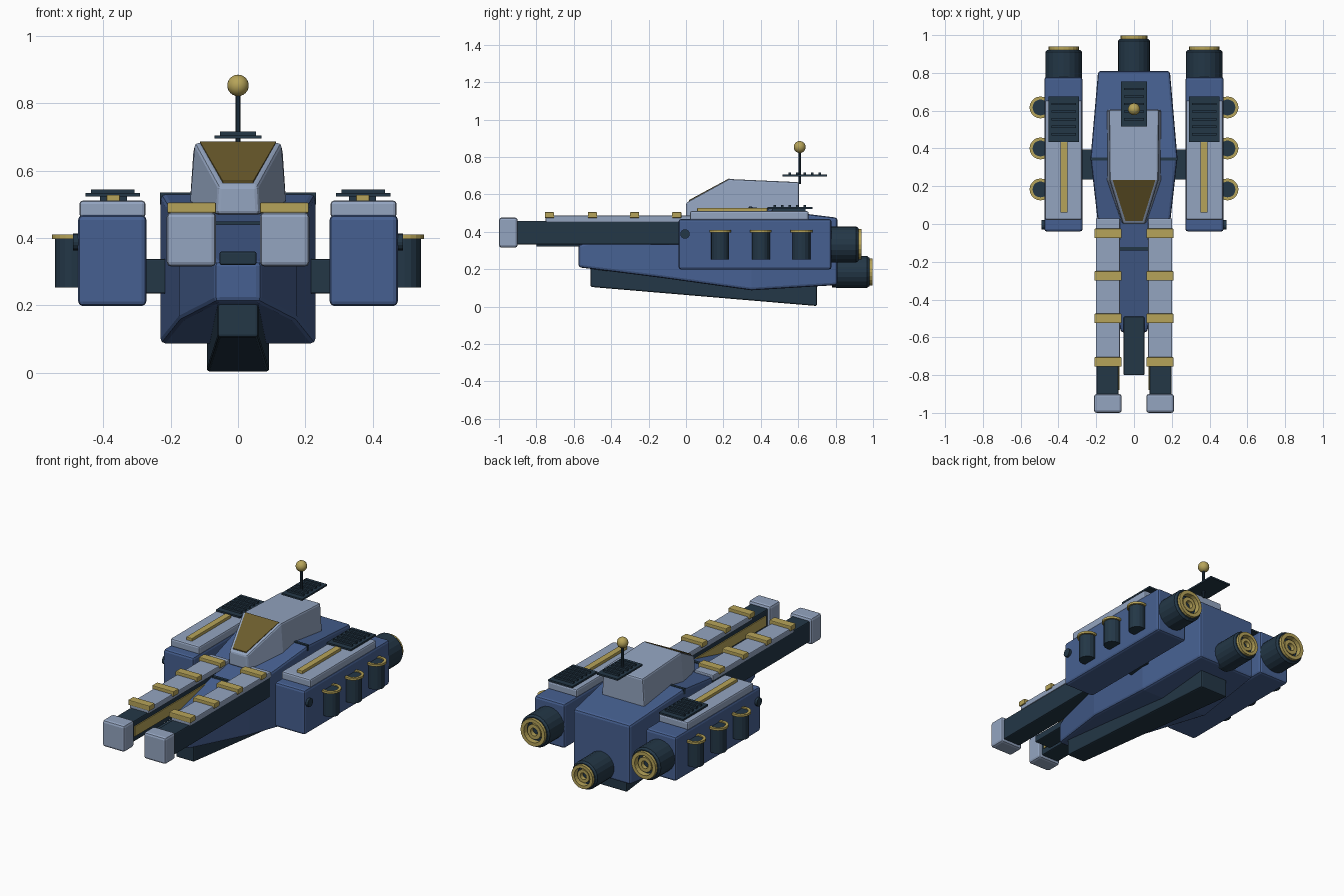
import bpy, bmesh, math
from mathutils import Matrix

if "Cube" in bpy.data.objects:
    bpy.data.objects.remove(bpy.data.objects["Cube"])


def material(name, rgb):
    m = bpy.data.materials.new(name)
    m.diffuse_color = (*rgb, 1)
    m.use_nodes = True
    m.node_tree.nodes["Principled BSDF"].inputs["Base Color"].default_value = m.diffuse_color
    return m


BLUE = material("hull_blue", (0.062, 0.118, 0.285))
GREY = material("pale_grey_blue", (0.295, 0.375, 0.53))
DARK = material("dark_slate", (0.017, 0.038, 0.062))
GOLD = material("gold", (0.47, 0.37, 0.10))
GLASS = material("amber_glass", (0.15, 0.108, 0.026))


def finish(bm, name, mat, bevel=0.0, smooth=False):
    bmesh.ops.recalc_face_normals(bm, faces=bm.faces)
    me = bpy.data.meshes.new(name)
    bm.to_mesh(me)
    bm.free()
    ob = bpy.data.objects.new(name, me)
    bpy.context.collection.objects.link(ob)
    me.materials.append(mat)
    if smooth:
        for p in me.polygons:
            p.use_smooth = True
    if bevel:
        b = ob.modifiers.new("bevel", 'BEVEL')
        b.width, b.segments, b.limit_method = bevel, 2, 'ANGLE'
        b.angle_limit = math.radians(35)
    return ob


def loft(name, mat, sections, bevel=0.0):
    """Skin of four-sided sections (y, bottom half width, top half width, z low, z high)."""
    bm = bmesh.new()
    rings = [[bm.verts.new(c) for c in ((-b, y, z0), (b, y, z0), (t, y, z1), (-t, y, z1))]
             for y, b, t, z0, z1 in sections]
    for r, s in zip(rings, rings[1:]):
        for i in range(4):
            j = (i + 1) % 4
            bm.faces.new((r[i], r[j], s[j], s[i]))
    bm.faces.new(rings[0])
    bm.faces.new(rings[-1])
    return finish(bm, name, mat, bevel)


def box(name, mat, x, y, z, bevel=0.0):
    bm = bmesh.new()
    bmesh.ops.create_cube(bm, size=1)
    for v in bm.verts:
        v.co = [(r[0] + r[1]) / 2 + c * (r[1] - r[0]) for c, r in zip(v.co, (x, y, z))]
    return finish(bm, name, mat, bevel)


def lathe(name, mat, profile, loc, axis='Z', n=20, closed=False):
    """Turn (radius, height) points about an axis; closed makes a ring."""
    bm = bmesh.new()
    rings = [[bm.verts.new((r * math.cos(2 * math.pi * i / n), r * math.sin(2 * math.pi * i / n), h))
              for i in range(n)] for r, h in profile]
    pairs = list(zip(rings, rings[1:]))
    if closed:
        pairs.append((rings[-1], rings[0]))
    else:
        bm.faces.new(rings[0])
        bm.faces.new(rings[-1])
    for a, b in pairs:
        for i in range(n):
            j = (i + 1) % n
            bm.faces.new((a[i], a[j], b[j], b[i]))
    rot = {'Z': Matrix(), 'Y': Matrix.Rotation(-math.pi / 2, 4, 'X'),
           'X': Matrix.Rotation(math.pi / 2, 4, 'Y')}[axis]
    bmesh.ops.transform(bm, matrix=Matrix.Translation(loc) @ rot, verts=bm.verts)
    return finish(bm, name, mat)


def ring(name, r0, r1, h0, h1, loc, axis):
    lathe(name, GOLD, [(r0, h0), (r1, h0), (r1, h1), (r0, h1)], loc, axis, closed=True)


def engine(name, x, z, r, y0, y1):
    d = y1 - y0
    lathe(name + "_nozzle", DARK, [(r * .97, -0.03), (r, 0), (r, d - .012), (r * .9, d), (r * .68, d),
                                   (r * .6, d - .02)], (x, y0, z), 'Y')
    ring(name + "_rim", r * .62, r * .84, d - .015, d + .017, (x, y0, z), 'Y')
    ring(name + "_core", r * .24, r * .46, d - .03, d + .005, (x, y0, z), 'Y')


def vent(name, x, w, y0, z):
    box(name + "_plate", DARK, (x - w, x + w), (y0, y0 + .24), (z, z + .01))
    for i in range(5):
        y = y0 + .04 + i * .04
        box(name + "_slat", DARK, (x - w + .017, x + w - .017), (y - .006, y + .006), (z + .008, z + .021))


# Central hull, keel and nose beam
loft("hull", BLUE, [(-.575, .068, .068, .21, .33), (-.14, .175, .175, .155, .44),
                    (.35, .23, .23, .087, .532), (.81, .19, .19, .115, .475)], .014)
loft("keel", DARK, [(-.51, .06, .06, .105, .23), (.70, .093, .093, .003, .15)], .008)
box("nose_beam", DARK, (-.055, .055), (-.8, -.49), (.32, .36), .006)
box("hull_seam_front", DARK, (-.075, .075), (-.14, -.122), (.43, .449))
box("hull_seam_rear", DARK, (-.231, .231), (.337, .353), (.5, .535))
engine("main_engine", 0, .185, .085, .81, .98)

# Canopy with sloped windscreen
loft("canopy", GREY, [(0, .062, .058, .47, .555), (.23, .145, .128, .47, .682),
                      (.605, .145, .132, .47, .665)], .01)
loft("windscreen", GLASS, [(.015, .045, .045, .556, .569), (.232, .113, .113, .674, .686)])

# Antenna and roof vent
vent("roof_vent", 0, .07, .515, .695)
lathe("antenna_mast", DARK, [(.008, 0), (.008, .18)], (0, .608, .655), n=10)
bm = bmesh.new()
bmesh.ops.create_uvsphere(bm, u_segments=20, v_segments=12, radius=.032,
                          matrix=Matrix.Translation((0, .608, .853)))
finish(bm, "antenna_ball", GOLD, smooth=True)

for s, side in ((-1, "left"), (1, "right")):
    def sx(a, b):
        return tuple(sorted((s * a, s * b)))

    # Twin forward cannons
    box(side + "_barrel", DARK, sx(.082, .198), (-.91, .03), (.332, .458), .006)
    box(side + "_barrel_cover", GREY, sx(.075, .202), (-.75, .03), (.452, .486), .005)
    box(side + "_barrel_stripe", GOLD, sx(.076, .09), (-.88, -.06), (.365, .425))
    box(side + "_muzzle", GREY, sx(.065, .212), (-1, -.9), (.315, .476), .014)
    for y in (-.05, -.275, -.5, -.73):
        box(side + "_barrel_band", GOLD, sx(.065, .21), (y - .025, y + .025), (.474, .505), .004)

    # Side nacelle and its strut
    box(side + "_strut", DARK, sx(.18, .3), (.235, .395), (.235, .337), .004)
    box(side + "_nacelle", BLUE, sx(.272, .475), (-.04, .778), (.198, .468), .014)
    box(side + "_nacelle_cover", GREY, sx(.275, .471), (.022, .655), (.46, .511), .01)
    box(side + "_nacelle_stripe", GOLD, sx(.351, .39), (.06, .435), (.505, .528), .003)
    vent(side + "_nacelle_vent", s * .372, .081, .435, .523)
    box(side + "_vent_base", DARK, sx(.33, .41), (.46, .64), (.505, .525))
    engine(side + "_engine", s * .372, .332, .097, .775, .922)
    lathe(side + "_pivot", DARK, [(.025, -.03), (.025, .03)], (s * .46, -.005, .388), 'X', 16)

    # Canisters on the outer wall
    for y in (.183, .4, .617):
        lathe(side + "_canister", DARK, [(.048, 0), (.048, .15)], (s * .495, y, .253), n=16)
        ring(side + "_canister_rim", .042, .058, .144, .157, (s * .495, y, .253), 'Z')
